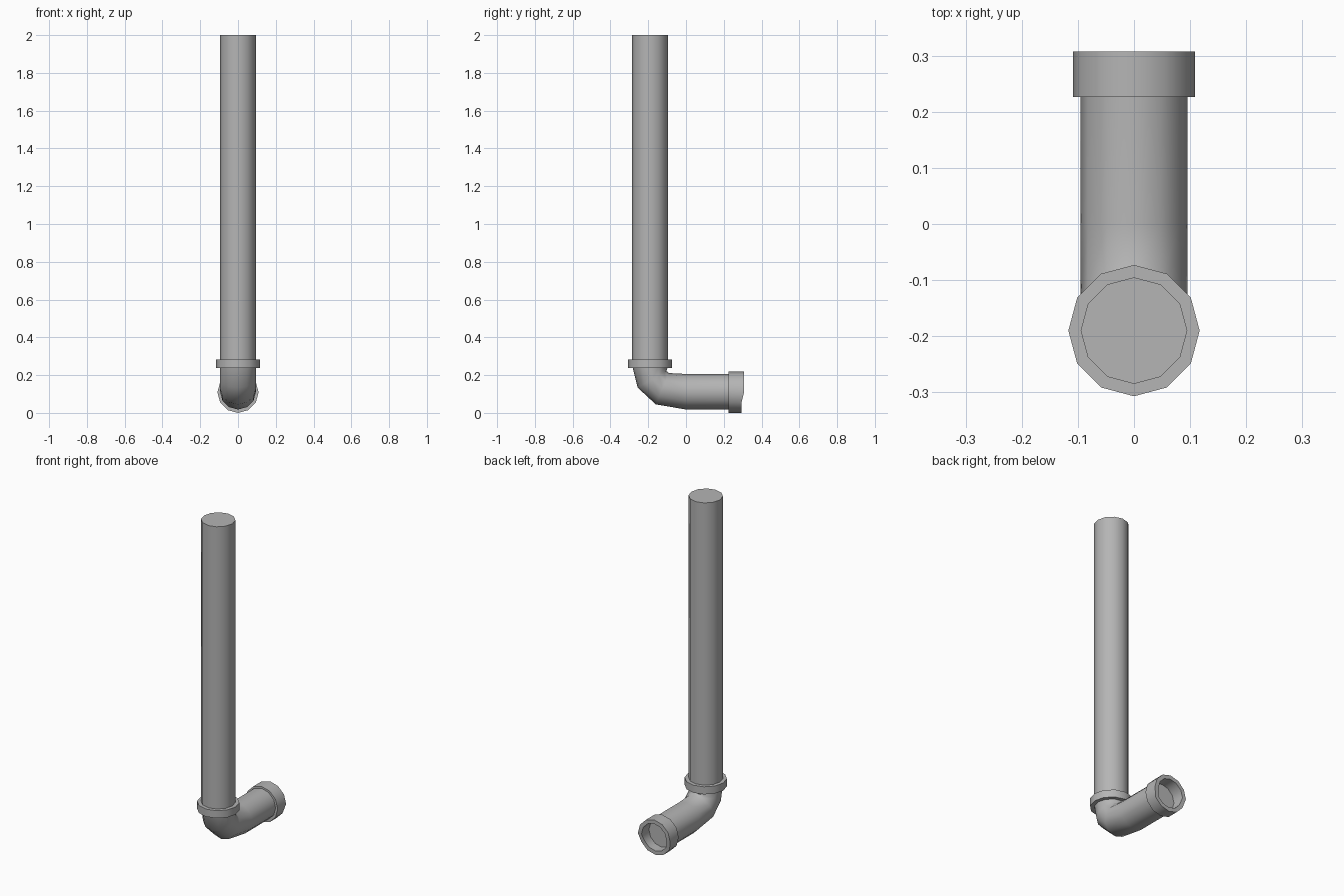
import bpy, bmesh, math
from mathutils import Vector

if "Cube" in bpy.data.objects:
    bpy.data.objects.remove(bpy.data.objects["Cube"])

SIDES = 12
PIPE_Y, ELBOW_Z = -0.19, 0.112

# Dark grey metal
metal = bpy.data.materials.new("dark_grey_metal")
metal.diffuse_color = (0.46, 0.46, 0.46, 1)
metal.use_nodes = True
metal.node_tree.nodes["Principled BSDF"].inputs["Base Color"].default_value = metal.diffuse_color


def ring(center_y, center_z, radius, direction, width=None):
    """Twelve points around a centre; direction is the in-plane (y, z) axis."""
    d = Vector((0, direction[0], direction[1])).normalized()
    pts = []
    for i in range(SIDES):
        a = math.tau * i / SIDES
        pts.append(Vector(((width or radius) * math.sin(a), center_y, center_z))
                   + d * radius * math.cos(a))
    return pts


def loft(name, rings, cap_end=False, closed=False, angle=35):
    """Skin a list of rings into a mesh object."""
    bm = bmesh.new()
    loops = [[bm.verts.new(p) for p in r] for r in rings]
    pairs = list(zip(loops, loops[1:]))
    if closed:
        pairs.append((loops[-1], loops[0]))
    for a, b in pairs:
        for i in range(SIDES):
            j = (i + 1) % SIDES
            bm.faces.new((a[i], a[j], b[j], b[i]))
    if cap_end:
        bm.faces.new(loops[-1])
    bmesh.ops.recalc_face_normals(bm, faces=bm.faces)
    mesh = bpy.data.meshes.new(name)
    bm.to_mesh(mesh)
    bm.free()
    mesh.materials.append(metal)
    obj = bpy.data.objects.new(name, mesh)
    bpy.context.collection.objects.link(obj)
    bpy.ops.object.select_all(action='DESELECT')
    obj.select_set(True)
    bpy.context.view_layer.objects.active = obj
    bpy.ops.object.shade_smooth_by_angle(angle=math.radians(angle))
    return obj


def flat(z, r):
    return ring(PIPE_Y, z, r, (1, 0))


def socket_ring(y, r, worn=0.0):
    pts = ring(y, 0.109, r, (0, 1))
    for p in pts:
        if p.z < 0.08:
            p.y -= worn
    return pts


# Tall upright pipe
loft("upright_pipe", [flat(0.24, 0.095), flat(2.0, 0.095)], cap_end=True)

# Collar joining the upright to the elbow
loft("collar", [flat(0.237, 0.094), flat(0.237, 0.117),
                flat(0.283, 0.117), flat(0.283, 0.094)], closed=True)

# Bent elbow running back to the socket
loft("elbow", [
    ring(-0.19, 0.245, 0.094, (1, 0)),
    ring(-0.18, 0.178, 0.088, (0.075, 0.043), 0.095),
    ring(-0.125, 0.128, 0.090, (0.035, 0.083), 0.095),
    ring(0.0, ELBOW_Z, 0.094, (0, 1), 0.095),
    ring(0.235, ELBOW_Z, 0.094, (0, 1), 0.095),
], cap_end=True, angle=60)

# Hollow socket with a slightly worn lower lip
loft("socket", [
    socket_ring(0.226, 0.085),
    socket_ring(0.226, 0.109),
    socket_ring(0.307, 0.109, 0.013),
    socket_ring(0.307, 0.085, 0.013),
], closed=True)
